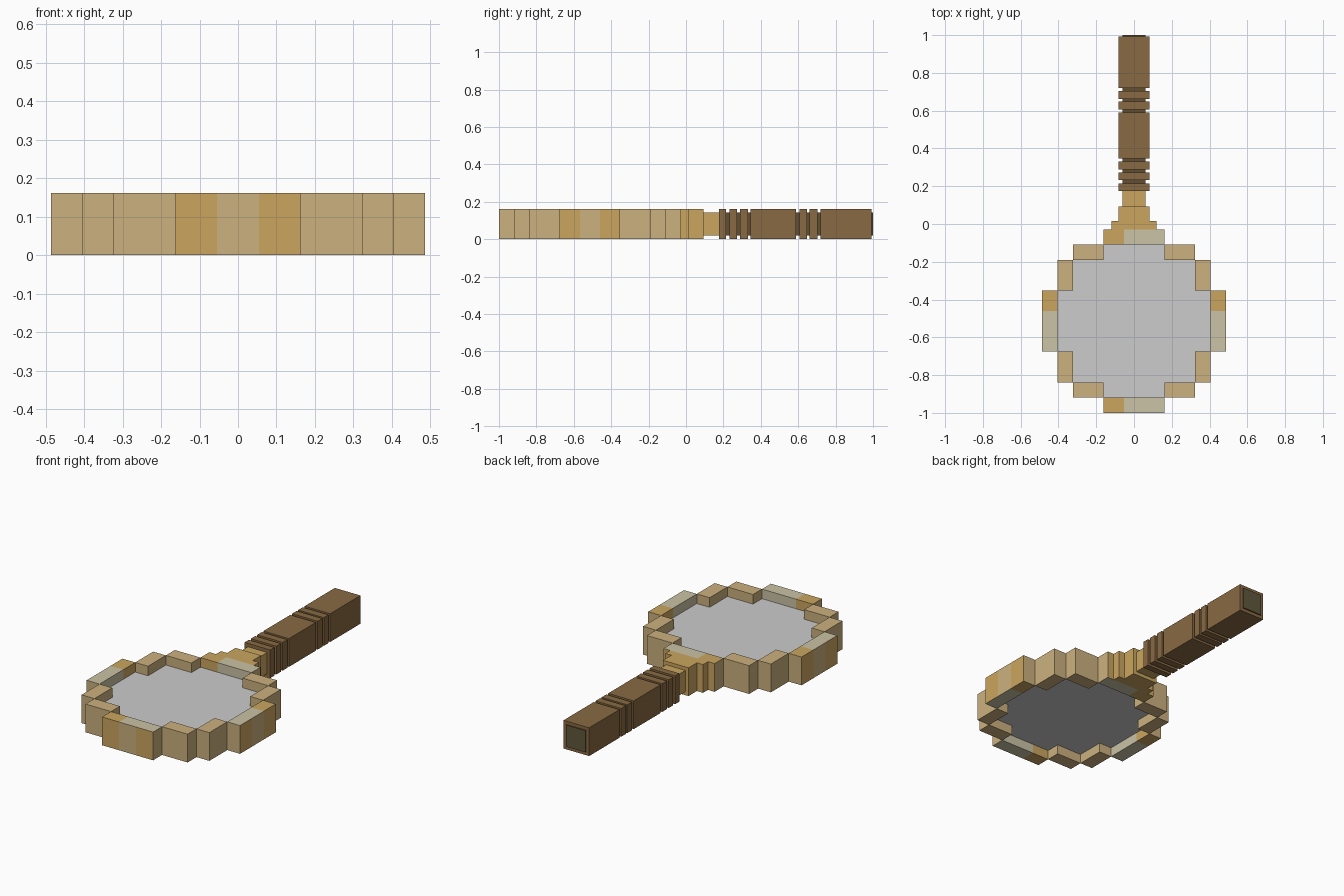
import bpy, bmesh
from mathutils import Vector

if "Cube" in bpy.data.objects:
    bpy.data.objects.remove(bpy.data.objects["Cube"])

U = 0.081            # grid unit of the blocky design
CY = -1 + 6 * U      # centre of the lens
H = 2 * U            # overall thickness


def material(name, rgb):
    m = bpy.data.materials.new(name)
    lin = [((c / 255 + 0.055) / 1.055) ** 2.4 for c in rgb]
    m.diffuse_color = (*lin, 1)
    m.use_nodes = True
    m.node_tree.nodes["Principled BSDF"].inputs["Base Color"].default_value = m.diffuse_color
    return m


TAN = material("tan", (204, 177, 126))
GOLD = material("gold", (203, 166, 96))
PALE = material("pale tan", (202, 195, 165))
GLASS = material("glass grey", (204, 204, 204))
BROWN = material("brown", (137, 106, 66))
DARK = material("dark brown", (100, 78, 50))
CAP = material("dark olive", (96, 87, 60))


def add_box(bm, x0, x1, y0, y1, z0, z1):
    vs = bmesh.ops.create_cube(bm, size=1)["verts"]
    for v in vs:
        v.co = Vector((x0 if v.co.x < 0 else x1,
                       y0 if v.co.y < 0 else y1,
                       z0 if v.co.z < 0 else z1))


def finish(name, bm, mats, rule=None):
    bm.normal_update()
    if rule:
        for f in bm.faces:
            f.material_index = rule(f)
    me = bpy.data.meshes.new(name)
    bm.to_mesh(me)
    bm.free()
    for m in mats:
        me.materials.append(m)
    ob = bpy.data.objects.new(name, me)
    bpy.context.collection.objects.link(ob)
    return ob


def box(name, mat, *dims):
    bm = bmesh.new()
    add_box(bm, *dims)
    return finish(name, bm, [mat])


# Rim: four long side blocks, each striped in thirds
for name, dx, dy in (("rim_front", 0, -1), ("rim_back", 0, 1),
                     ("rim_left", -1, 0), ("rim_right", 1, 0)):
    bm = bmesh.new()
    cx, cy = dx * 5.5 * U, CY + dy * 5.5 * U
    hx, hy = (U / 2, 2 * U) if dx else (2 * U, U / 2)
    add_box(bm, cx - hx, cx + hx, cy - hy, cy + hy, 0, H)
    axis = Vector((0, 1, 0)) if dx else Vector((1, 0, 0))
    for s in (-1, 1):
        bmesh.ops.bisect_plane(bm, geom=bm.verts[:] + bm.edges[:] + bm.faces[:],
                               plane_co=Vector((cx, cy, 0)) + axis * s * U * 2 / 3,
                               plane_no=axis)
    out = Vector((dx, dy, 0))

    def stripes(f):
        t = (f.calc_center_median() - Vector((cx, cy, 0))).dot(axis)
        if abs(f.normal.dot(axis)) > 0.5:
            return 0
        if f.normal.dot(out) > 0.5:               # outer face
            return 0 if abs(t) < U / 2 else 1
        first = t > U / 2 if dx else t < -U / 2   # top, bottom, inner faces
        return 1 if first else 2

    finish(name, bm, [TAN, GOLD, PALE], stripes)

# Rim: stepped corners
bm = bmesh.new()
for sx in (-1, 1):
    for sy in (-1, 1):
        for a0, a1, b0, b1 in ((2, 4, 4, 5), (4, 5, 2, 4)):
            xs = sorted((sx * a0 * U, sx * a1 * U))
            ys = sorted((CY + sy * b0 * U, CY + sy * b1 * U))
            add_box(bm, *xs, *ys, 0, H)
finish("rim_corners", bm, [TAN])

# Lens: one stepped outline extruded into a pane
quarter = [(5, 0), (5, 2), (4, 2), (4, 4), (2, 4), (2, 5), (0, 5)]
pts = quarter + [(-x, y) for x, y in quarter[::-1][1:]]
pts += [(x, -y) for x, y in pts[::-1][1:-1]]
bm = bmesh.new()
face = bm.faces.new([bm.verts.new((x * U, CY + y * U, 0.055)) for x, y in pts])
ext = bmesh.ops.extrude_face_region(bm, geom=[face], use_keep_orig=True)
for v in ext["geom"]:
    if isinstance(v, bmesh.types.BMVert):
        v.co.z = H - 0.055
bmesh.ops.recalc_face_normals(bm, faces=bm.faces[:])
finish("lens", bm, [GLASS])

# Neck: stepped golden collar
box("neck_base", GOLD, -0.12, 0.12, CY + 6 * U, 0.017, 0, H)
box("neck_collar", GOLD, -U, U, 0.017, 0.093, 0, H)
box("neck_stem", GOLD, -0.061, 0.061, 0.093, 0.178, 0.02, H - 0.02)

# Handle: dark core with brown grips and rings around it
bm = bmesh.new()
add_box(bm, -0.062, 0.062, 0.178, 1.0, 0.019, H - 0.019)
finish("handle_core", bm, [DARK, CAP], lambda f: 1 if f.normal.y > 0.5 else 0)
for i, (y0, y1) in enumerate(((0.176, 0.214), (0.232, 0.272), (0.289, 0.331),
                              (0.346, 0.589), (0.606, 0.648), (0.661, 0.703),
                              (0.719, 0.993))):
    kind = "grip" if y1 - y0 > 0.1 else "ring"
    box(f"handle_{kind}_{i + 1}", BROWN, -U, U, y0, y1, 0, H)
